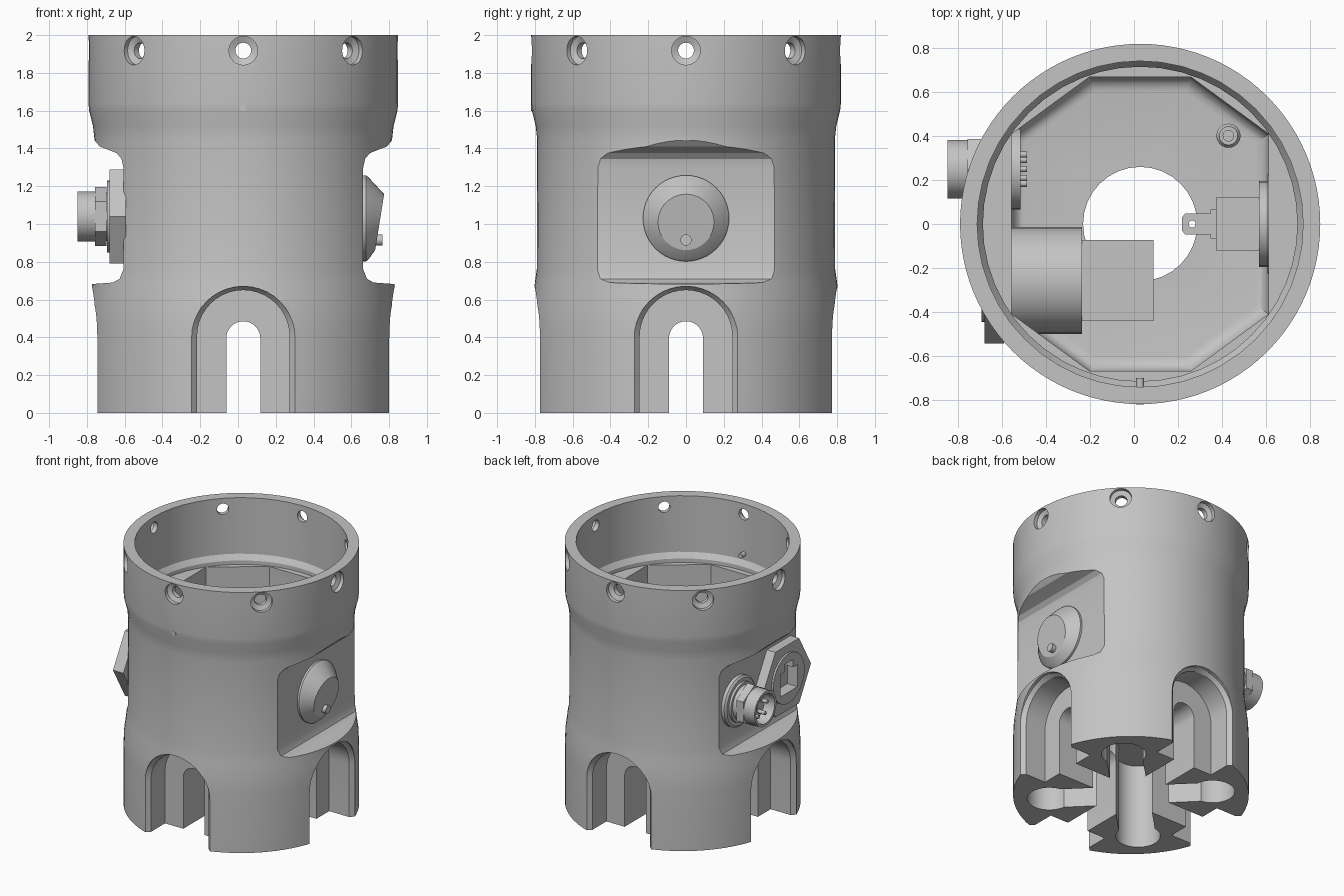
import bpy, bmesh
from math import pi, sin, cos
from mathutils import Matrix, Vector

if "Cube" in bpy.data.objects:
    bpy.data.objects.remove(bpy.data.objects["Cube"])

AXIS_OFFSET = 0.028  # the housing axis sits slightly off the centre
UPRIGHT = Matrix.Identity(4)

grey = bpy.data.materials.new("housing_grey")
grey.use_nodes = True
grey.diffuse_color = (0.55, 0.55, 0.55, 1)
grey.node_tree.nodes["Principled BSDF"].inputs["Base Color"].default_value = grey.diffuse_color


# ---- helpers: flat outlines, orientation, lofting and cutting ----
def circle(radius, sides=32, turn=0.0, centre=(0, 0)):
    return [(centre[0] + radius * cos(turn + 2 * pi * i / sides),
             centre[1] + radius * sin(turn + 2 * pi * i / sides)) for i in range(sides)]


def box(half_width, half_height, centre=(0, 0)):
    return [(centre[0] + sx * half_width, centre[1] + sy * half_height)
            for sx, sy in ((-1, -1), (1, -1), (1, 1), (-1, 1))]


def arch(half_width, top, bottom=-0.1, steps=20):
    spring = top - half_width
    curve = [(half_width * cos(pi * i / steps), spring + half_width * sin(pi * i / steps))
             for i in range(steps + 1)]
    return [(-half_width, bottom), (half_width, bottom)] + curve


def outward(angle, y=0.0, z=0.0):
    """Local depth points horizontally outward, local v points up."""
    side = Vector((-sin(angle), cos(angle), 0))
    facing = Vector((cos(angle), sin(angle), 0))
    frame = Matrix((side, Vector((0, 0, 1)), facing)).transposed().to_4x4()
    return Matrix.Translation((0, y, z)) @ frame


def loft(name, sections, frame=UPRIGHT):
    """Skin a list of (outline, depth) sections into a closed solid."""
    bm = bmesh.new()
    rings = [[bm.verts.new(frame @ Vector((u, v, depth))) for u, v in outline]
             for outline, depth in sections]
    for lower, upper in zip(rings, rings[1:]):
        for i in range(len(lower)):
            j = (i + 1) % len(lower)
            bm.faces.new((lower[i], lower[j], upper[j], upper[i]))
    bm.faces.new(rings[0][::-1])
    bm.faces.new(rings[-1])
    bmesh.ops.translate(bm, verts=bm.verts, vec=(AXIS_OFFSET, 0, 0))
    bmesh.ops.recalc_face_normals(bm, faces=bm.faces)
    mesh = bpy.data.meshes.new(name)
    bm.to_mesh(mesh)
    bm.free()
    mesh.materials.append(grey)
    part = bpy.data.objects.new(name, mesh)
    bpy.context.collection.objects.link(part)
    return part


def prism(name, outline, start, end, frame=UPRIGHT):
    return loft(name, [(outline, start), (outline, end)], frame)


def turned(name, profile, frame=UPRIGHT, sides=32):
    return loft(name, [(circle(radius, sides), depth) for radius, depth in profile], frame)


def activate(part):
    bpy.ops.object.select_all(action="DESELECT")
    part.select_set(True)
    bpy.context.view_layer.objects.active = part


def cut(part, cutter):
    activate(part)
    modifier = part.modifiers.new("cut", "BOOLEAN")
    modifier.operation = "DIFFERENCE"
    modifier.solver = "EXACT"
    modifier.object = cutter
    bpy.ops.object.modifier_apply(modifier=modifier.name)
    bpy.data.objects.remove(cutter)


# ---- housing: turned shell ----
housing = turned("housing", [(0.82, 0), (0.82, 0.45), (0.815, 0.57), (0.804, 0.65), (0.8, 0.69),
                             (0.79, 0.76), (0.788, 1.45), (0.796, 1.52), (0.816, 1.6),
                             (0.82, 1.64), (0.82, 2)], sides=96)

# upper bore, eight-sided cavity with a rounded floor edge, central hole
cut(housing, turned("bore", [(0.716, 1.5), (0.716, 1.53), (0.742, 1.57), (0.742, 2.1)], sides=48))
corners = [(0.585, 0.41), (0.23, 0.67)]
octagon = corners + [(-x, y) for x, y in corners[::-1]]
octagon += [(-x, -y) for x, y in octagon]


def shrunk(scale):
    return [(x * scale, y * scale) for x, y in octagon]


fillet = [(1 - 0.1 * (1 - sin(pi * step / 10)), 0.79 - 0.07 * cos(pi * step / 10)) for step in range(6)]
cut(housing, loft("cavity", [(shrunk(scale), z) for scale, z in fillet] + [(octagon, 1.6)]))
cut(housing, turned("centre_hole", [(0.26, -0.1), (0.26, 0.9)]))

# flat side recesses with filleted ends
recess = [(0.9, 0.675), (0.76, 0.685), (0.69, 0.69), (0.655, 0.71), (0.635, 0.76),
          (0.635, 1.3), (0.645, 1.345), (0.67, 1.375), (0.72, 1.395), (0.76, 1.41),
          (0.785, 1.44), (0.9, 1.6)]
for side in (-1, 1):
    outline = [(side * x, z) for x, z in recess]
    cut(housing, prism("recess", outline, -0.6, 0.6, outward(-pi / 2)))

# four arched channels with bevelled rims, their narrow inner slots, and the pockets between
for quarter in range(4):
    frame = outward(quarter * pi / 2)
    wide, rim = arch(0.245, 0.65), arch(0.275, 0.67)
    cut(housing, loft("channel", [(wide, 0.575), (wide, 0.745), (rim, 0.774), (rim, 1)], frame))
    cut(housing, prism("slot", arch(0.09, 0.485), 0.1, 0.65, frame))
    spin = Matrix.Rotation(pi / 4 + quarter * pi / 2, 4, "Z")
    cut(housing, prism("pocket", circle(0.155, centre=(0.57, 0)), -0.1, 0.65, spin))
    cut(housing, prism("pocket_neck", box(0.18, 0.125, (0.35, 0)), -0.1, 0.65, spin))

# countersunk screw holes around the rim
for eighth in range(8):
    frame = outward(eighth * pi / 4, z=1.918)
    cut(housing, turned("screw_hole", [(0.042, 0.6), (0.042, 0.775), (0.076, 0.79), (0.076, 0.9)], frame, 24))

# ---- locating pin through the front wall, and floor standoff ----
turned("locating_pin", [(0.018, 0.7), (0.018, 0.821)], outward(-pi / 2, z=1.615), 16)
turned("standoff", [(0.055, 0.71), (0.055, 0.8), (0.042, 0.82), (0.024, 0.82), (0.024, 0.73)],
       Matrix.Translation((0.402, 0.402, 0)), 24)

# ---- rocker switch on the left flat ----
switch_frame = outward(0, z=1.03)
bezel = turned("switch_bezel", [(0.228, 0.58), (0.228, 0.65), (0.215, 0.665), (0.148, 0.722)], switch_frame, 48)
for vert in bezel.data.vertices:  # slant the pressed face
    if vert.co.x > 0.74:
        vert.co.z -= 0.02
        vert.co.x += 0.16 * (vert.co.z - 1.01)
turned("switch_dot", [(0.03, 0.69), (0.03, 0.737)], outward(0, z=0.915), 20)
prism("switch_body", box(0.12, 0.14), 0.345, 0.6, switch_frame)
turned("switch_nut", [(0.195, 0.54), (0.195, 0.59)], switch_frame)
for row in (-1, 0, 1):
    blade_frame = outward(0, z=1.03 + row * 0.09)
    tip = [(-0.03, 0.19), (0.03, 0.19), (0.048, 0.205), (0.048, 0.32), (0.065, 0.32),
           (0.065, 0.36), (-0.065, 0.36), (-0.065, 0.32), (-0.048, 0.32), (-0.048, 0.205)]
    blade = prism("switch_blade", [(x, y) for y, x in tip], -0.008, 0.008,
                  Matrix.Translation((0, 0, blade_frame.translation.z)))
    cut(blade, prism("blade_hole", circle(0.016, 16, centre=(0.237, 0)), 0.8, 1.3))

# ---- round pin connector on the right flat ----
plug_y, plug_z = 0.25, 1.04
plug_frame = outward(pi, plug_y, plug_z)
turned("plug_flange", [(0.19, 0.6), (0.19, 0.66), (0.175, 0.672)], plug_frame)
turned("plug_collar", [(0.15, 0.66), (0.15, 0.69), (0.13, 0.69), (0.13, 0.74)], plug_frame)
prism("plug_nut", circle(0.157, 6, pi / 2), 0.725, 0.785, plug_frame)
turned("plug_barrel", [(0.133, 0.77), (0.133, 0.878), (0.113, 0.878), (0.113, 0.79)], plug_frame)
turned("plug_inner_plate", [(0.185, 0.545), (0.185, 0.6)], plug_frame)
for pin_u, pin_v in circle(0.07, 5, pi / 2):
    pin_frame = outward(pi, plug_y - pin_u, plug_z + pin_v)
    turned("plug_pin", [(0.014, 0.515), (0.014, 0.85)], pin_frame, 12)

# ---- network socket on the right flat ----
socket_frame = outward(pi, -0.257, 1.04)
socket = turned("socket_core", [(0.19, 0.27), (0.19, 0.722)], socket_frame)
hexagon = prism("socket_nut", circle(0.288, 6), 0.62, 0.708, socket_frame)
barrel = turned("socket_barrel", [(0.243, 0.265), (0.243, 0.586)], socket_frame)
for part in (socket, hexagon, barrel):
    cut(part, prism("socket_opening", box(0.105, 0.085, (0, -0.02)), 0.45, 0.8, socket_frame))
    cut(part, prism("socket_latch_notch", box(0.05, 0.04, (0, 0.085)), 0.45, 0.8, socket_frame))
prism("socket_rear", box(0.185, 0.15), -0.06, 0.28, socket_frame)

# ---- smooth shading with sharp edges kept ----
for part in bpy.context.collection.objects:
    if part.type == "MESH":
        activate(part)
        bpy.ops.object.shade_smooth_by_angle(angle=pi / 7)
